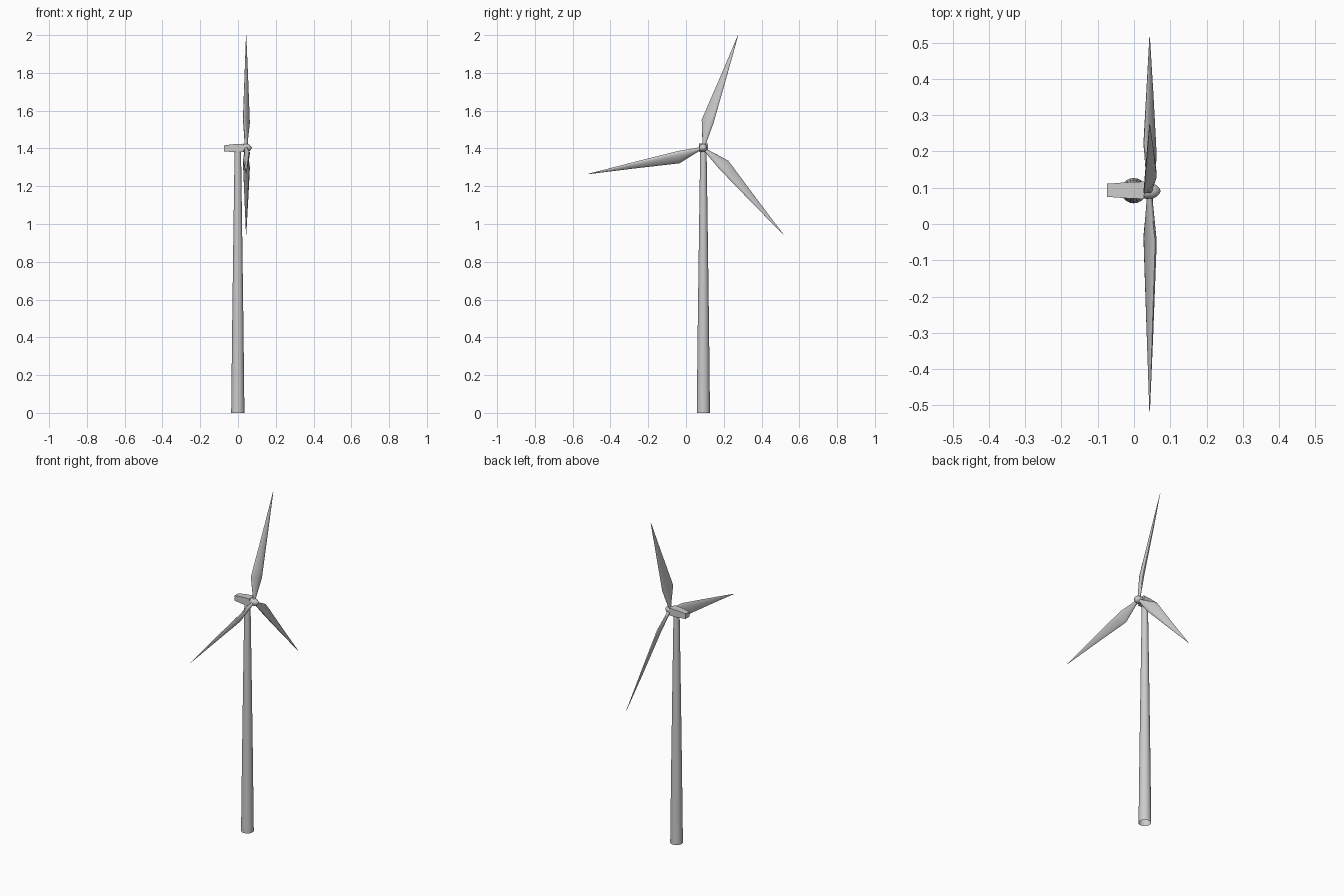
import bpy, bmesh
from math import sin, cos, pi, radians
from mathutils import Matrix, Vector

if "Cube" in bpy.data.objects:
    bpy.data.objects.remove(bpy.data.objects["Cube"])

HUB = Vector((0.043, 0.091, 1.403))


def loft(name, rings, cap_start=True, cap_end=True, matrix=Matrix(), angle=40):
    """Skin a list of equal-length point rings into one object."""
    bm = bmesh.new()
    loops = [[bm.verts.new(matrix @ Vector(p)) for p in ring] for ring in rings]
    n = len(loops[0])
    for a, b in zip(loops, loops[1:]):
        for i in range(n):
            j = (i + 1) % n
            bm.faces.new((a[i], a[j], b[j], b[i]))
    if cap_start:
        bm.faces.new(loops[0][::-1])
    if cap_end:
        bm.faces.new(loops[-1])
    bmesh.ops.recalc_face_normals(bm, faces=bm.faces)
    mesh = bpy.data.meshes.new(name)
    bm.to_mesh(mesh)
    bm.free()
    obj = bpy.data.objects.new(name, mesh)
    bpy.context.collection.objects.link(obj)
    bpy.context.view_layer.objects.active = obj
    obj.select_set(True)
    bpy.ops.object.shade_smooth_by_angle(angle=radians(angle))
    obj.select_set(False)
    return obj


def circle(r, n):
    return [(r * cos(2 * pi * i / n), r * sin(2 * pi * i / n)) for i in range(n)]


# Tapered tower, open at the foot
tower_profile = [(0.0, 0.035), (0.45, 0.030), (0.9, 0.024), (1.39, 0.017)]
loft("tower", [[(x - 0.001, y + 0.092, z) for x, y in circle(r, 20)]
               for z, r in tower_profile], cap_start=False)

# Nacelle: box growing toward the rotor (x, half width, bottom, top)
nacelle_profile = [(-0.075, 0.018, 1.385, 1.416), (-0.02, 0.022, 1.380, 1.423),
                   (0.028, 0.024, 1.381, 1.425)]
loft("nacelle", [[(x, 0.093 - w, lo), (x, 0.093 + w, lo), (x, 0.093 + w, hi), (x, 0.093 - w, hi)]
                 for x, w, lo, hi in nacelle_profile], angle=25)

# Rounded hub spinner
hub_profile = [(0.026, 0.020), (0.034, 0.022), (0.052, 0.021), (0.062, 0.016),
               (0.069, 0.009), (0.073, 0.001)]
loft("hub", [[(x, HUB.y + a, HUB.z + b) for a, b in circle(r, 16)] for x, r in hub_profile])


# Blade section: round leading edge, thin trailing edge, twisted about its length
def section(r, offset, chord, thick, twist, sharp, n=14):
    ring = []
    for a, b in circle(1, n):
        c = a * chord
        t = b * thick * (1 - sharp * (1 - a) / 2)
        ring.append((c * sin(twist) - t * cos(twist),
                     offset + c * cos(twist) + t * sin(twist), r))
    return ring


blade_profile = [(0.005, 0.0, 0.009, 0.009, 0.0, 0.0),
                 (0.030, -0.003, 0.011, 0.009, 0.25, 0.1),
                 (0.140, -0.019, 0.036, 0.0155, 0.44, 0.5),
                 (0.190, -0.017, 0.0325, 0.0145, 0.44, 0.5),
                 (0.400, -0.008, 0.0170, 0.009, 0.44, 0.5),
                 (0.624, 0.0, 0.0012, 0.001, 0.44, 0.5)]
for k in range(3):
    turn = Matrix.Translation(HUB) @ Matrix.Rotation(radians(-17.2 + 120 * k), 4, 'X')
    loft(f"blade_{k + 1}", [section(*s) for s in blade_profile], matrix=turn)
